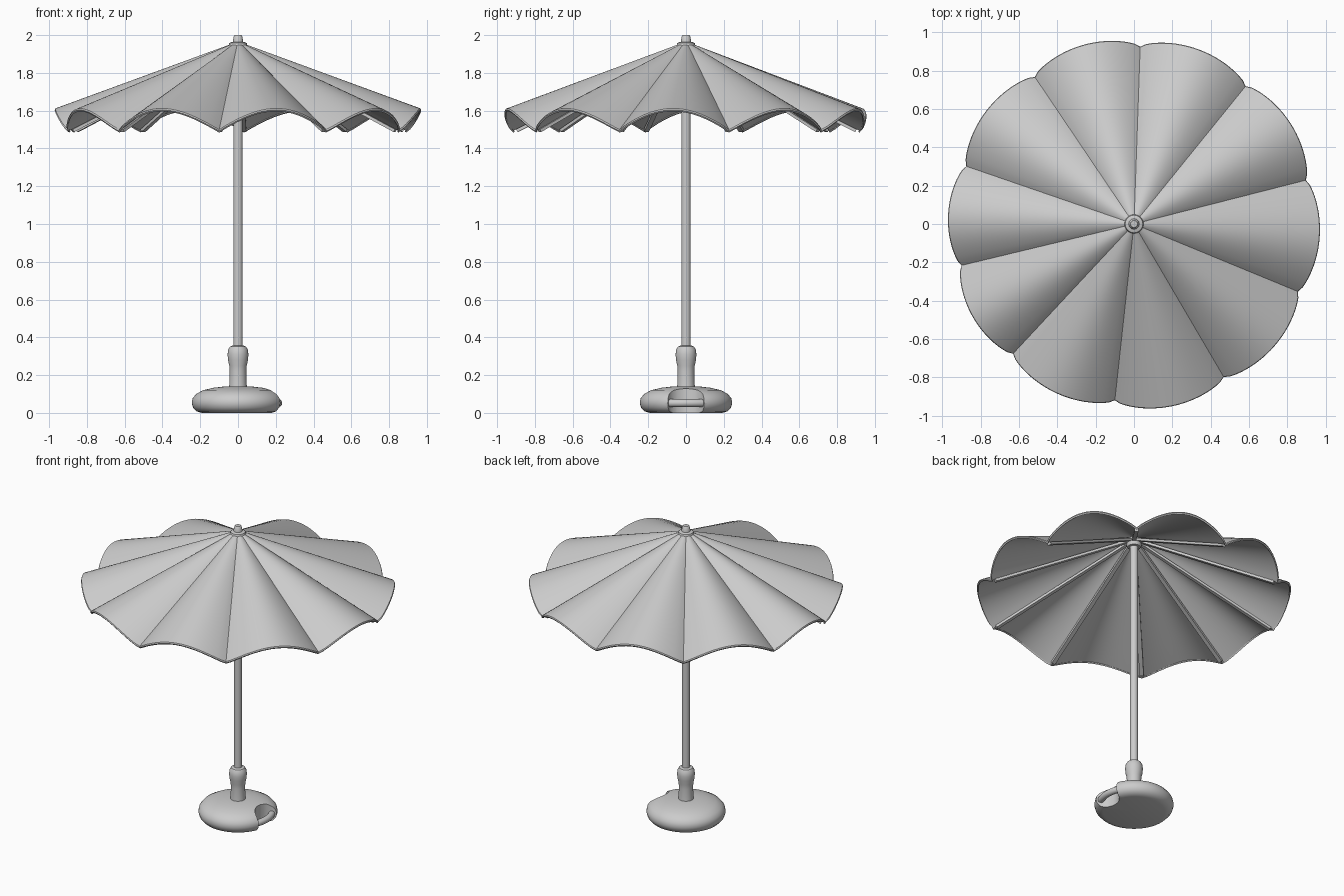
import bpy, bmesh, math
from mathutils import Vector, Matrix

if "Cube" in bpy.data.objects:
    bpy.data.objects.remove(bpy.data.objects["Cube"])

# Directions of the ten canopy seams, in degrees
SEAMS = [-96.2, -59.6, -22.4, 14.3, 51, 88, 124, 161, 193.5, 227]
N = len(SEAMS)


def make(name, bm, angle=30):
    bmesh.ops.recalc_face_normals(bm, faces=bm.faces)
    me = bpy.data.meshes.new(name)
    bm.to_mesh(me)
    bm.free()
    ob = bpy.data.objects.new(name, me)
    bpy.context.collection.objects.link(ob)
    finish(ob, angle)
    return ob


def finish(ob, angle=30):
    bpy.ops.object.select_all(action='DESELECT')
    ob.select_set(True)
    bpy.context.view_layer.objects.active = ob
    for m in list(ob.modifiers):
        bpy.ops.object.modifier_apply(modifier=m.name)
    bpy.ops.object.shade_smooth_by_angle(angle=math.radians(angle))


def lathe(name, profile, seg=48, angle=35):
    bm = bmesh.new()
    rings = []
    for r, z in profile:
        if r == 0:
            rings.append([bm.verts.new((0, 0, z))] * seg)
        else:
            rings.append([bm.verts.new((r * math.cos(a), r * math.sin(a), z))
                          for a in (2 * math.pi * i / seg for i in range(seg))])
    for lo, hi in zip(rings, rings[1:]):
        for i in range(seg):
            j = (i + 1) % seg
            bm.faces.new(list(dict.fromkeys((lo[i], lo[j], hi[j], hi[i]))))
    return make(name, bm, angle)


def tube(name, pts, r, res=6):
    cu = bpy.data.curves.new(name, 'CURVE')
    cu.dimensions = '3D'
    cu.bevel_depth, cu.bevel_resolution, cu.use_fill_caps = r, res, True
    sp = cu.splines.new('POLY')
    sp.points.add(len(pts) - 1)
    for p, co in zip(sp.points, pts):
        p.co = (*co, 1)
    ob = bpy.data.objects.new(name, cu)
    bpy.context.collection.objects.link(ob)
    bpy.ops.object.select_all(action='DESELECT')
    ob.select_set(True)
    bpy.context.view_layer.objects.active = ob
    bpy.ops.object.convert(target='MESH')
    finish(bpy.context.object, 40)


# Canopy: puffed panels between low seams, with a turned-down hem
COLS, ROWS = 20, 10
bm = bmesh.new()
cols = []
for k in range(N):
    a0 = SEAMS[k]
    a1 = SEAMS[k + 1] if k < N - 1 else SEAMS[0] + 360
    for c in range(COLS):
        t = c / COLS
        a = math.radians(a0 + (a1 - a0) * t)
        s = math.sin(math.pi * t)
        rim, zrim = 0.922 + 0.046 * s ** 0.6, 1.5 + 0.112 * s
        path = [(0.03 + (rim - 0.03) * u, 1.955 + (zrim - 1.955) * u)
                for u in (i / ROWS for i in range(ROWS + 1))]
        path += [(rim + 0.003, zrim - 0.008), (rim - 0.003, zrim - 0.016)]
        cols.append([bm.verts.new((r * math.cos(a), r * math.sin(a), z))
                     for r, z in path])
for i in range(len(cols)):
    p, q = cols[i], cols[(i + 1) % len(cols)]
    for j in range(len(p) - 1):
        bm.faces.new((p[j], p[j + 1], q[j + 1], q[j]))
canopy = make("canopy", bm)
if canopy.data.polygons[5].normal.z < 0:
    canopy.data.flip_normals()
sol = canopy.modifiers.new("thickness", 'SOLIDIFY')
sol.thickness, sol.offset = 0.008, -1
finish(canopy, 32)

# Ribs: flat bars running under every seam
for k, deg in enumerate(SEAMS):
    p0, p1 = Vector((0.04, 0, 1.925)), Vector((0.9, 0, 1.494))
    d = p1 - p0
    bm = bmesh.new()
    bmesh.ops.create_cube(bm, size=1)
    bmesh.ops.scale(bm, vec=(d.length, 0.026, 0.016), verts=bm.verts)
    bmesh.ops.rotate(bm, matrix=Matrix.Rotation(math.atan2(-d.z, d.x), 3, 'Y'),
                     verts=bm.verts)
    bmesh.ops.translate(bm, vec=(p0 + p1) / 2, verts=bm.verts)
    bmesh.ops.rotate(bm, matrix=Matrix.Rotation(math.radians(deg), 3, 'Z'),
                     verts=bm.verts)
    make(f"rib_{k + 1}", bm)

# Pole, hub and finial
lathe("pole", [(0, 0.1), (0.025, 0.1), (0.025, 1.96), (0, 1.96)], 32)
lathe("hub", [(0, 1.89), (0.04, 1.89), (0.046, 1.9), (0.046, 1.935),
              (0.05, 1.945), (0.046, 1.958), (0.032, 1.964), (0, 1.964)], 32)
lathe("finial", [(0, 1.95), (0.029, 1.95), (0.027, 1.97), (0.022, 1.996),
                 (0.018, 2.0), (0, 2.0)], 32)

# Sleeve that holds the pole
lathe("pole_sleeve", [(0, 0.11), (0.05, 0.11), (0.046, 0.15), (0.044, 0.22),
                      (0.046, 0.25), (0.053, 0.28), (0.055, 0.31),
                      (0.052, 0.335), (0.042, 0.351), (0.03, 0.356), (0, 0.356)])

# Weighted base with a grip notch cut in the right side
base = lathe("base", [(0, 0), (0.19, 0), (0.22, 0.008), (0.238, 0.028),
                      (0.245, 0.052), (0.24, 0.077), (0.222, 0.1),
                      (0.185, 0.12), (0.13, 0.133), (0.07, 0.14), (0, 0.14)], 64)
bm = bmesh.new()
bmesh.ops.create_cone(bm, cap_ends=True, segments=48, radius1=0.1, radius2=0.1,
                      depth=0.4, matrix=Matrix.Translation((0.25, 0, 0.05)))
cutter = make("notch_cutter", bm)
cutter.hide_render = True
cut = base.modifiers.new("notch", 'BOOLEAN')
cut.operation, cut.object, cut.solver = 'DIFFERENCE', cutter, 'EXACT'
finish(base, 35)
bpy.data.objects.remove(cutter)

# Carry handle bridging the notch
tube("carry_handle", [(0.213 * math.cos(a), 0.213 * math.sin(a), 0.052)
                      for a in (math.radians(-32 + 4 * i) for i in range(17))], 0.021)
